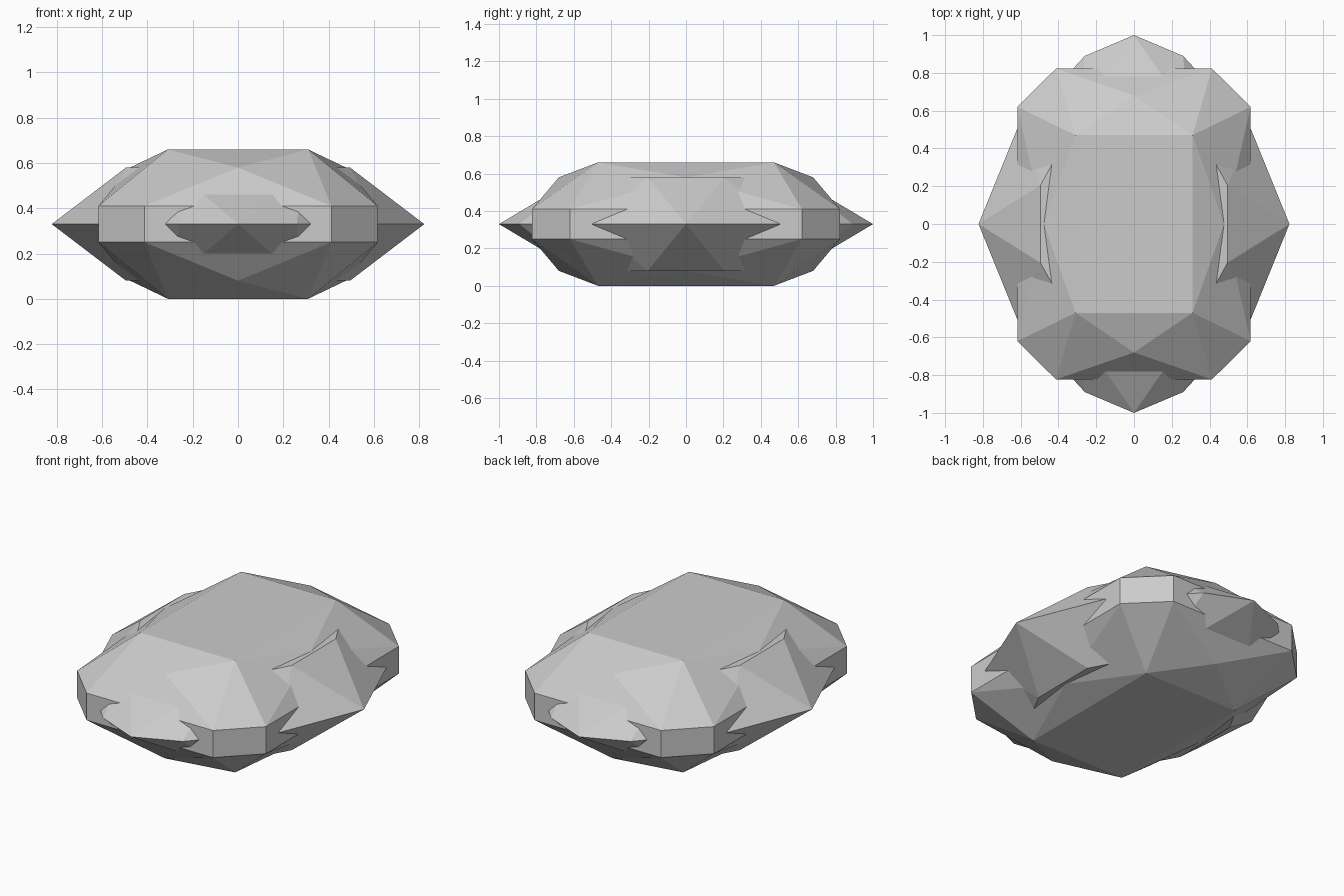
import bpy, bmesh

if "Cube" in bpy.data.objects:
    bpy.data.objects.remove(bpy.data.objects["Cube"])

MID = 0.33  # height of the girdle plane


def faceted_stone(name, corners):
    """Convex cut stone from one octant of corners (x, y, height above mid), mirrored on all axes."""
    points = {(x * sx, y * sy, MID + h * sz)
              for x, y, h in corners
              for sx in (1, -1) for sy in (1, -1) for sz in (1, -1)}
    bm = bmesh.new()
    for p in sorted(points):
        bm.verts.new(p)
    bmesh.ops.convex_hull(bm, input=bm.verts)
    # merge flat facets such as the table and the girdle walls
    bmesh.ops.dissolve_limit(bm, angle_limit=0.01, verts=bm.verts, edges=bm.edges)
    bmesh.ops.recalc_face_normals(bm, faces=bm.faces)
    mesh = bpy.data.meshes.new(name)
    bm.to_mesh(mesh)
    bm.free()
    obj = bpy.data.objects.new(name, mesh)
    bpy.context.collection.objects.link(obj)
    return obj


# Main stone: rectangular table, mid-facet points, chamfered girdle wall
faceted_stone("main_stone", [
    (0.31, 0.47, 0.33),
    (0.0, 0.68, 0.25),
    (0.477, 0.0, 0.25),
    (0.413, 0.823, 0.08),
    (0.617, 0.62, 0.08),
])

# Spiked stone: lower table and a pointed girdle breaking through the walls
faceted_stone("spiked_stone", [
    (0.495, 0.205, 0.25),
    (0.29, 0.58, 0.25),
    (0.823, 0.0, 0.0),
    (0.62, 0.5, 0.0),
    (0.26, 0.89, 0.0),
    (0.0, 1.0, 0.0),
])
